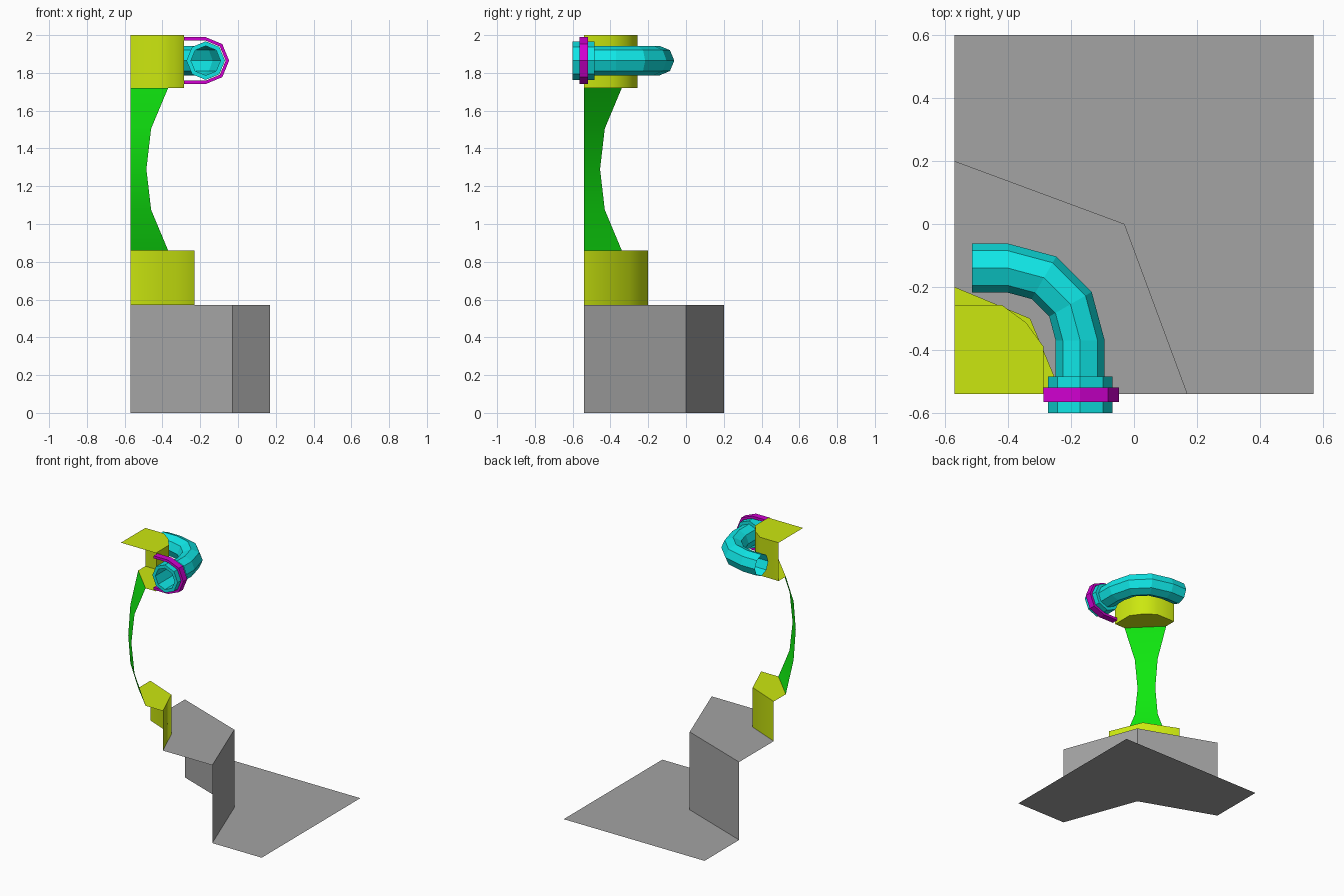
import bpy
import bmesh
from math import sin, cos, pi, radians

cube = bpy.data.objects.get("Cube")
if cube:
    bpy.data.objects.remove(cube, do_unlink=True)

CX, CY = -0.57, -0.54          # open corner shared by the stacked parts


def material(name, rgb):
    m = bpy.data.materials.new(name)
    m.use_nodes = True
    m.diffuse_color = (*rgb, 1)
    m.node_tree.nodes["Principled BSDF"].inputs["Base Color"].default_value = (*rgb, 1)
    return m


grey = material("grey", (0.37, 0.37, 0.37))
yellow = material("yellow", (0.6, 0.8, 0.005))
green = material("green", (0.005, 0.8, 0.005))
cyan = material("cyan", (0.005, 0.8, 0.8))
magenta = material("magenta", (0.64, 0.0, 0.64))


def finish(name, bm, mat, smooth=0):
    me = bpy.data.meshes.new(name)
    bm.to_mesh(me)
    bm.free()
    me.materials.append(mat)
    ob = bpy.data.objects.new(name, me)
    bpy.context.collection.objects.link(ob)
    if smooth:
        bpy.ops.object.select_all(action="DESELECT")
        ob.select_set(True)
        bpy.context.view_layer.objects.active = ob
        bpy.ops.object.shade_smooth_by_angle(angle=radians(smooth))
    return ob


def row(bm, profile, z):
    """Vertices of a corner profile, which runs from the left edge to the front edge."""
    return [bm.verts.new((CX + x, CY + y, z)) for x, y in profile]


def wall(bm, lower, upper):
    for i in range(len(lower) - 1):
        bm.faces.new((lower[i], upper[i], upper[i + 1], lower[i + 1]))


def ledge(bm, outer, inner, up=True):
    loop = outer + inner[::-1]
    bm.faces.new(loop[::-1] if up else loop)


def loft(name, rings, mat, closed_ends=False):
    """Skin a run of closed cross-sections."""
    bm = bmesh.new()
    rows = [[bm.verts.new(p) for p in ring] for ring in rings]
    n = len(rows[0])
    for a, b in zip(rows, rows[1:]):
        for i in range(n):
            j = (i + 1) % n
            bm.faces.new((a[i], a[j], b[j], b[i]))
    if closed_ends:
        bm.faces.new(rows[0])
        bm.faces.new(rows[-1])
    bmesh.ops.recalc_face_normals(bm, faces=bm.faces)
    return finish(name, bm, mat)


# Corner profiles, as offsets from the open corner
ground = [(0, 1.14), (1.14, 1.14), (1.14, 0)]
base = [(0, 0.74), (0.54, 0.54), (0.74, 0)]
pedestal = [(0, 0.34), (0.24, 0.24), (0.34, 0)]
neck = [(0, 0.2), (0.2, 0)]
block = [(0, 0.283), (0.15, 0.283), (0.227, 0.227), (0.283, 0.15), (0.283, 0)]
Z_BASE, Z_PED, Z_BLOCK, Z_TOP = 0.57, 0.86, 1.72, 2.0

# Ground sheet and stepped base
bm = bmesh.new()
ledge(bm, row(bm, ground, 0), row(bm, base, 0))
finish("ground_sheet", bm, grey)

bm = bmesh.new()
top = row(bm, base, Z_BASE)
wall(bm, row(bm, base, 0), top)
ledge(bm, top, row(bm, pedestal, Z_BASE))
finish("base", bm, grey)

# Pedestal
bm = bmesh.new()
top = row(bm, pedestal, Z_PED)
wall(bm, row(bm, pedestal, Z_BASE), top)
ledge(bm, top, row(bm, neck, Z_PED))
finish("pedestal", bm, yellow, 60)

# Waisted column
bm = bmesh.new()
rows = []
for i, r in enumerate((0.2, 0.11, 0.085, 0.11, 0.2)):
    z = Z_PED + (Z_BLOCK - Z_PED) * i / 4
    rows.append(row(bm, [(0, r), (r, 0)], z))
for a, b in zip(rows, rows[1:]):
    wall(bm, a, b)
finish("column", bm, green, 40)

# Head block with closed top and underside ledge
bm = bmesh.new()
low, top = row(bm, block, Z_BLOCK), row(bm, block, Z_TOP)
wall(bm, low, top)
ledge(bm, low, row(bm, neck, Z_BLOCK), up=False)
ledge(bm, top, row(bm, [(0, 0)], Z_TOP))
finish("head_block", bm, yellow, 60)

# Bent octagonal pipe: straight, quarter bend, straight
BX, BY, BEND, PZ, PR = -0.401, -0.37, 0.23, 1.865, 0.078
PX = BX + BEND


def pipe_ring(angle, dx=0, dy=0):
    pts = []
    for k in range(8):
        t = k * pi / 4
        d = BEND + PR * cos(t)
        pts.append((BX + dx + d * sin(angle), BY + dy + d * cos(angle), PZ + PR * sin(t)))
    return pts


rings = [pipe_ring(0, dx=-0.113)]
rings += [pipe_ring(radians(a)) for a in (0, 30, 60, 90)]
rings.append(pipe_ring(radians(90), dy=-0.23))
loft("pipe", rings, cyan)

# Collar around the pipe mouth
collar = []
for r, y in ((PR, -0.485), (0.102, -0.485), (0.102, -0.6), (PR, -0.6)):
    collar.append([(PX + r * cos(k * pi / 4), y, PZ + r * sin(k * pi / 4)) for k in range(8)])
loft("pipe_collar", collar, cyan)

# Strap holding the collar to the head block
OUT, IN, Y0, Y1 = 0.124, 0.106, -0.565, -0.519


def strap_section(angle, x=None):
    (xo, zo), (xi, zi) = [(PX + r * cos(angle) if x is None else x, PZ + r * sin(angle))
                          for r in (OUT, IN)]
    return [(xo, Y0, zo), (xo, Y1, zo), (xi, Y1, zi), (xi, Y0, zi)]


angles = [pi / 2 - k * pi / 4 for k in range(5)]
sections = [strap_section(pi / 2, -0.287)]
sections += [strap_section(a) for a in angles]
sections.append(strap_section(-pi / 2, -0.287))
loft("strap", sections, magenta, closed_ends=True)
